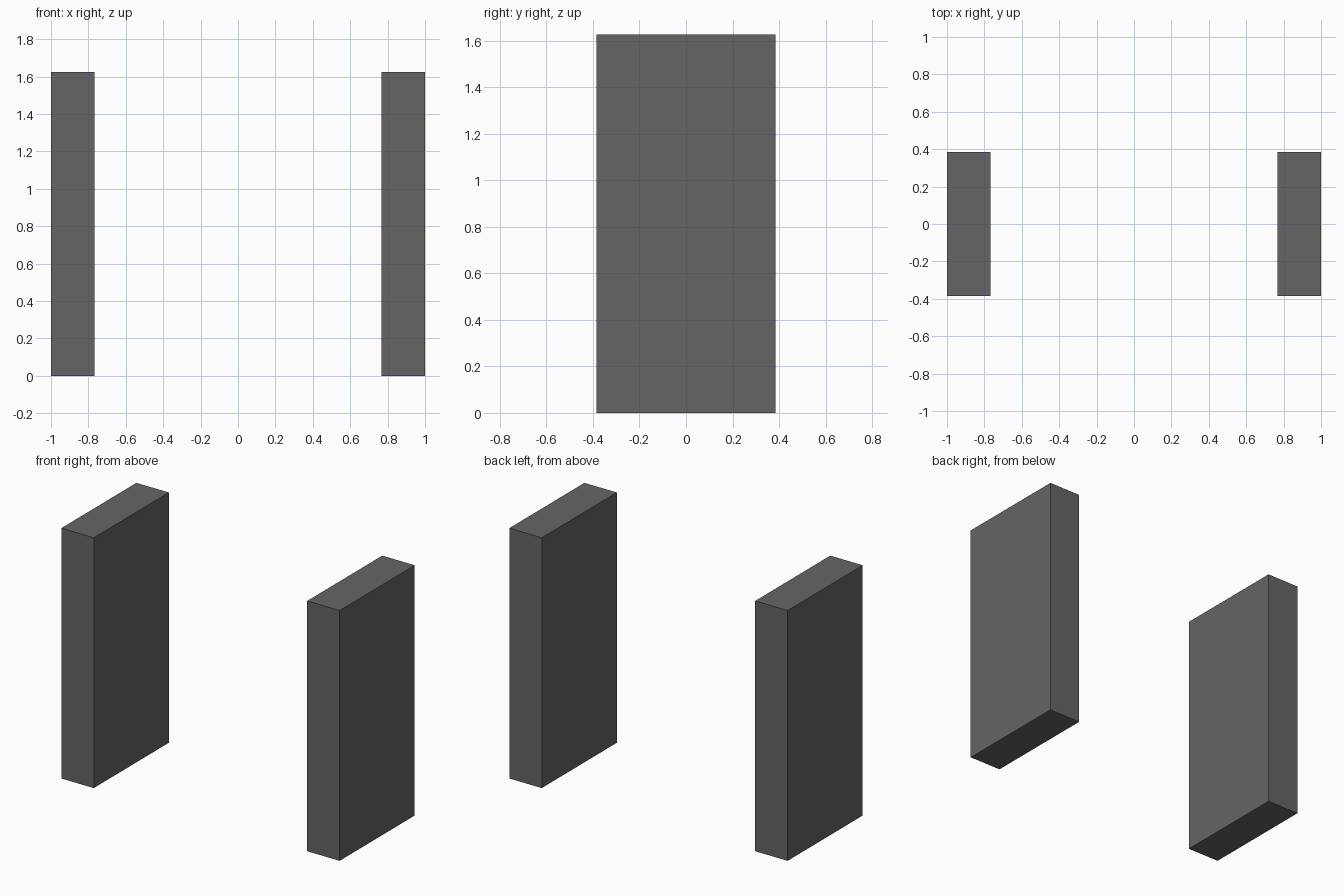
import bpy

if "Cube" in bpy.data.objects:
    bpy.data.objects.remove(bpy.data.objects["Cube"])

WIDTH, DEPTH, HEIGHT = 0.233, 0.77, 1.626

# Dark grey finish
dark_grey = bpy.data.materials.new("dark_grey")
dark_grey.diffuse_color = (0.13, 0.13, 0.13, 1)
dark_grey.use_nodes = True
dark_grey.node_tree.nodes["Principled BSDF"].inputs["Base Color"].default_value = dark_grey.diffuse_color


def upright_panel(name, side):
    # Plain box standing on the floor, outer face at x = side
    bpy.ops.mesh.primitive_cube_add(size=1, location=(side * (1 - WIDTH / 2), 0, HEIGHT / 2))
    panel = bpy.context.object
    panel.name = name
    panel.scale = (WIDTH, DEPTH, HEIGHT)
    bpy.ops.object.transform_apply(location=False, rotation=False, scale=True)
    panel.data.materials.append(dark_grey)


# Matching pair of upright panels
for name, side in (("left_panel", -1), ("right_panel", 1)):
    upright_panel(name, side)
